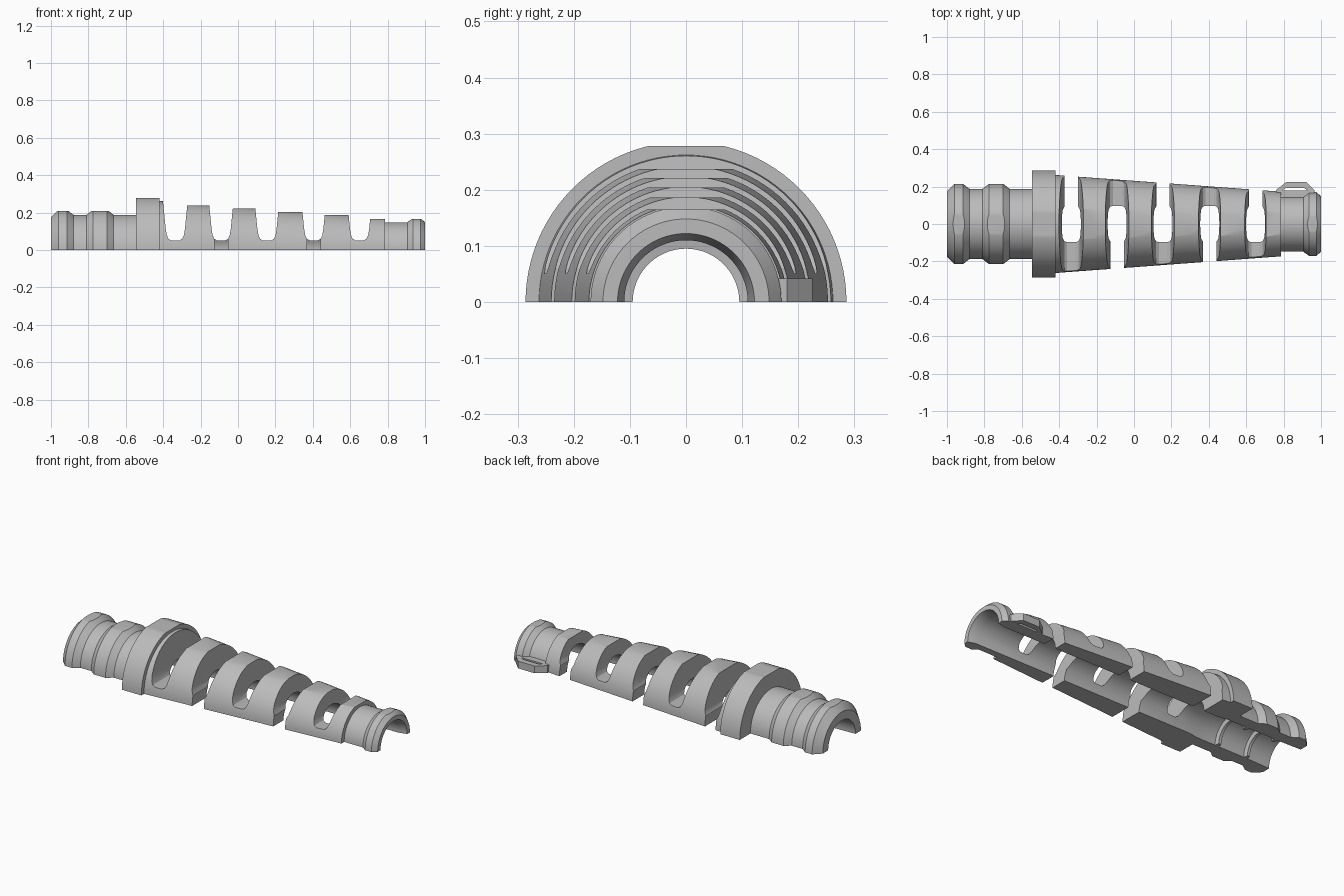
import bpy, bmesh, math

cube = bpy.data.objects.get("Cube")
if cube:
    bpy.data.objects.remove(cube)

grey = bpy.data.materials.new("light grey")
grey.use_nodes = True
colour = (0.5, 0.5, 0.5, 1)
grey.diffuse_color = colour
grey.node_tree.nodes["Principled BSDF"].inputs["Base Color"].default_value = colour


def make_object(name, bm):
    bmesh.ops.recalc_face_normals(bm, faces=bm.faces)
    mesh = bpy.data.meshes.new(name)
    bm.to_mesh(mesh)
    bm.free()
    mesh.materials.append(grey)
    obj = bpy.data.objects.new(name, mesh)
    bpy.context.collection.objects.link(obj)
    return obj


def half_turn(name, profile, steps=48):
    """Sweep a closed (x, radius) profile over the upper half circle."""
    bm = bmesh.new()
    rings = []
    for i in range(steps + 1):
        a = math.pi * i / steps
        rings.append([bm.verts.new((x, r * math.cos(a), r * math.sin(a))) for x, r in profile])
    n = len(profile)
    for a, b in zip(rings, rings[1:]):
        for j in range(n):
            k = (j + 1) % n
            bm.faces.new((a[j], a[k], b[k], b[j]))
    bm.faces.new(rings[0])
    bm.faces.new(rings[-1])
    return make_object(name, bm)


def prism(name, points, low, high, axis):
    """Extrude an outline along y (points are x, z) or z (points are x, y)."""
    bm = bmesh.new()
    ends = []
    for t in (low, high):
        ends.append([bm.verts.new((p, t, q) if axis == "y" else (p, q, t)) for p, q in points])
    n = len(points)
    for j in range(n):
        k = (j + 1) % n
        bm.faces.new((ends[0][j], ends[0][k], ends[1][k], ends[1][j]))
    for end in ends:
        bm.faces.new(end)
    return make_object(name, bm)


def block(name, x0, x1, y0, y1, z0, z1):
    return prism(name, [(x0, y0), (x1, y0), (x1, y1), (x0, y1)], z0, z1, "z")


def cut(target, cutter):
    cutter.hide_render = True
    mod = target.modifiers.new("cut", "BOOLEAN")
    mod.operation = "DIFFERENCE"
    mod.solver = "EXACT"
    mod.object = cutter
    bpy.context.view_layer.objects.active = target
    bpy.ops.object.modifier_apply(modifier=mod.name)
    bpy.data.objects.remove(cutter)


# Sleeve: two ribs, flange, tapered body, neck and end lip
outer = [(-1, 0.175), (-0.96, 0.215), (-0.915, 0.215), (-0.88, 0.188), (-0.81, 0.188),
         (-0.775, 0.215), (-0.7, 0.215), (-0.665, 0.188), (-0.545, 0.188),
         (-0.545, 0.286), (-0.42, 0.286), (-0.42, 0.262), (0.785, 0.173),
         (0.785, 0.148), (0.905, 0.148), (0.935, 0.17), (0.975, 0.17), (1, 0.148)]
bore = [(1, 0.122), (0.95, 0.11), (-0.46, 0.11), (-0.52, 0.12)]
for x in (-0.65, -0.84):  # low gripping ridges in the bore
    bore += [(x + 0.012, 0.12), (x + 0.008, 0.095), (x - 0.008, 0.095), (x - 0.012, 0.12)]
bore.append((-1, 0.125))
sleeve = half_turn("flexible_sleeve", outer + bore)

# Flats along the crown
flats = [(-1.1, -0.56, 0.208), (-0.56, -0.418, 0.278), (-0.34, -0.09, 0.237),
         (-0.09, 0.155, 0.221), (0.155, 0.405, 0.204), (0.405, 0.65, 0.186),
         (0.65, 1.1, 0.165)]
for x0, x1, z in flats:
    cut(sleeve, block("flat_cutter", x0, x1, -0.5, 0.5, z, 0.5))

# Flex slots, open on alternating sides
half_slot = [(0.022, 0.051), (0.037, 0.06), (0.046, 0.08), (0.051, 0.11), (0.07, 0.3)]
for i, x in enumerate((-0.335, -0.09, 0.155, 0.405, 0.65)):
    outline = [(x + w, z) for w, z in half_slot] + [(x - w, z) for w, z in reversed(half_slot)]
    cut(sleeve, prism("slot_cutter", outline, -0.5, 0.5, "y"))
    y0, y1 = (0, 0.5) if i % 2 == 0 else (-0.5, 0)
    cut(sleeve, block("gap_cutter", x - 0.036, x + 0.036, y0, y1, -0.1, 0.075))

# Latch loop beside the neck
loop = prism("latch_loop", [(0.76, 0.14), (0.76, 0.182), (0.815, 0.225), (0.92, 0.225),
                            (0.965, 0.18), (0.965, 0.14)], 0, 0.042, "z")
hole = prism("hole_cutter", [(0.79, 0.178), (0.81, 0.192), (0.91, 0.192), (0.93, 0.178)],
             -0.1, 0.1, "z")
cut(loop, hole)

# Smooth the round surfaces, keep edges crisp
for obj in (sleeve, loop):
    bpy.ops.object.select_all(action="DESELECT")
    obj.select_set(True)
    bpy.context.view_layer.objects.active = obj
    bpy.ops.object.shade_smooth_by_angle(angle=math.radians(20))
